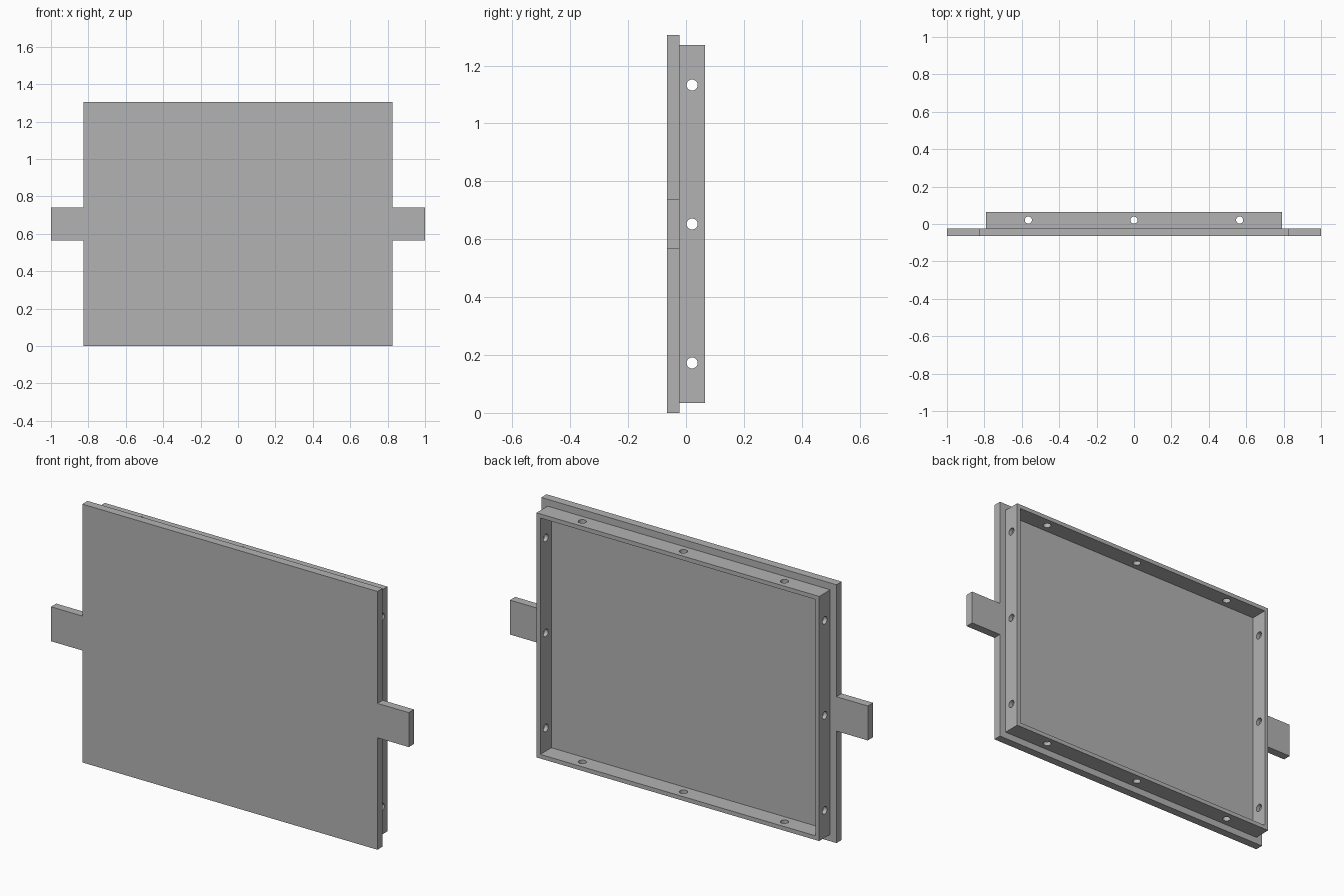
import bpy
import bmesh
from math import pi
from mathutils import Matrix

cube = bpy.data.objects.get("Cube")
if cube:
    bpy.data.objects.remove(cube, do_unlink=True)

grey = bpy.data.materials.new("plain_grey")
grey.use_nodes = True
colour = (0.45, 0.45, 0.45, 1)
grey.diffuse_color = colour
grey.node_tree.nodes["Principled BSDF"].inputs["Base Color"].default_value = colour

HEIGHT = 1.305
MID = HEIGHT / 2
FRONT, SEAM, BACK = -0.065, -0.023, 0.065


def finish(name, bm):
    bmesh.ops.recalc_face_normals(bm, faces=bm.faces[:])
    mesh = bpy.data.meshes.new(name)
    bm.to_mesh(mesh)
    bm.free()
    mesh.materials.append(grey)
    obj = bpy.data.objects.new(name, mesh)
    bpy.context.collection.objects.link(obj)
    return obj


def rectangle(bm, half_x, half_z, y):
    corners = [(-1, -1), (1, -1), (1, 1), (-1, 1)]
    return [bm.verts.new((sx * half_x, y, MID + sz * half_z)) for sx, sz in corners]


# Front plate with a tab on each side, extruded from one outline
W, TAB = 0.825, 0.087
half = [(W, -MID), (W, -TAB), (1, -TAB), (1, TAB), (W, TAB), (W, MID)]
outline = half + [(-x, -z) for x, z in half]
bm = bmesh.new()
face = bm.faces.new([bm.verts.new((x, FRONT, MID + z)) for x, z in outline])
extruded = bmesh.ops.extrude_face_region(bm, geom=[face])["geom"]
bmesh.ops.translate(bm, vec=(0, SEAM - FRONT, 0),
                    verts=[v for v in extruded if isinstance(v, bmesh.types.BMVert)])
finish("front_plate", bm)

# Thin-walled rectangular frame on the back of the plate
FX, FZ, WALL = 0.79, 0.618, 0.021
bm = bmesh.new()
rings = [rectangle(bm, FX, FZ, SEAM), rectangle(bm, FX, FZ, BACK),
         rectangle(bm, FX - WALL, FZ - WALL, BACK),
         rectangle(bm, FX - WALL, FZ - WALL, SEAM)]
for a, b in zip(rings, rings[1:] + rings[:1]):
    for i in range(4):
        j = (i + 1) % 4
        bm.faces.new((a[i], a[j], b[j], b[i]))
frame = finish("back_frame", bm)

# Three drilled holes through each frame wall
HOLE_Y, RADIUS = 0.021, 0.019
bm = bmesh.new()


def drill(x, z, turn):
    bmesh.ops.create_cone(bm, cap_ends=True, segments=32, radius1=RADIUS,
                          radius2=RADIUS, depth=WALL * 3,
                          matrix=Matrix.Translation((x, HOLE_Y, z)) @ turn)


for side in (-1, 1):
    for step in (-1, 0, 1):
        drill(side * (FX - WALL / 2), MID + step * 0.48, Matrix.Rotation(pi / 2, 4, "Y"))
        drill(step * 0.565, MID + side * (FZ - WALL / 2), Matrix.Identity(4))
cutter = finish("hole_cutter", bm)
cutter.hide_render = True

holes = frame.modifiers.new("holes", "BOOLEAN")
holes.operation = "DIFFERENCE"
holes.solver = "EXACT"
holes.object = cutter
bpy.context.view_layer.objects.active = frame
frame.select_set(True)
bpy.ops.object.modifier_apply(modifier=holes.name)
bpy.data.objects.remove(cutter, do_unlink=True)
bpy.ops.object.shade_smooth_by_angle()
